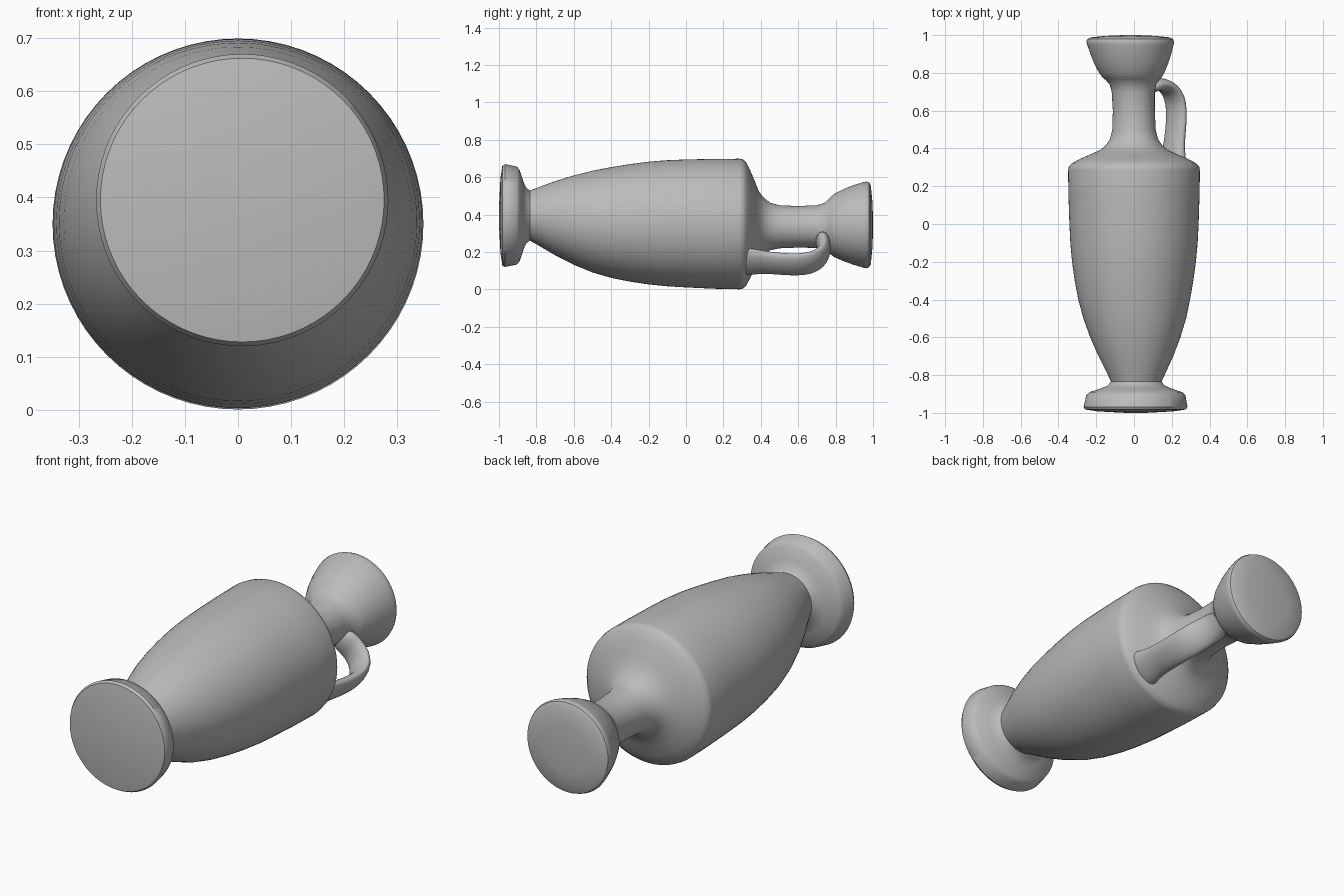
import bpy, bmesh, math
from mathutils import Vector

clay = bpy.data.materials.new("grey_clay")
clay.diffuse_color = (0.5, 0.5, 0.5, 1)


def skin(name, rings):
    """Skin closed rings of points into a capped tube."""
    bm = bmesh.new()
    loops = [[bm.verts.new(p) for p in ring] for ring in rings]
    n = len(loops[0])
    for a, b in zip(loops, loops[1:]):
        for i in range(n):
            j = (i + 1) % n
            bm.faces.new((a[i], a[j], b[j], b[i]))
    bm.faces.new(loops[0])
    bm.faces.new(loops[-1])
    bmesh.ops.recalc_face_normals(bm, faces=bm.faces)
    mesh = bpy.data.meshes.new(name)
    bm.to_mesh(mesh)
    bm.free()
    mesh.materials.append(clay)
    ob = bpy.data.objects.new(name, mesh)
    bpy.context.collection.objects.link(ob)
    bpy.ops.object.select_all(action='DESELECT')
    ob.select_set(True)
    bpy.context.view_layer.objects.active = ob
    bpy.ops.object.shade_smooth_by_angle(angle=math.radians(40))
    return ob


def lathe(name, profile, n=72):
    """Turned part along y; each row is y, radius, centre x, centre z."""
    rings = []
    for y, r, cx, cz in profile:
        rings.append([(cx + r * math.cos(2 * math.pi * i / n), y,
                       cz + r * math.sin(2 * math.pi * i / n)) for i in range(n)])
    return skin(name, rings)


# Foot disc with a slightly domed underside
lathe("foot", [
    (-1.0, 0.05, 0.008, 0.395), (-0.992, 0.2, 0.008, 0.395),
    (-0.982, 0.267, 0.008, 0.395), (-0.968, 0.275, 0.008, 0.395),
    (-0.905, 0.262, 0.01, 0.395), (-0.89, 0.245, 0.01, 0.395),
    (-0.87, 0.185, 0.011, 0.395), (-0.855, 0.15, 0.012, 0.395),
    (-0.835, 0.134, 0.012, 0.395)])

# Swelling body, sloping shoulder and neck
lathe("body", [
    (-0.86, 0.15, 0.012, 0.395), (-0.835, 0.134, 0.012, 0.395),
    (-0.8, 0.15, 0.012, 0.392), (-0.7, 0.198, 0.01, 0.381),
    (-0.6, 0.239, 0.007, 0.371), (-0.5, 0.272, 0.004, 0.363),
    (-0.4, 0.296, 0.001, 0.358), (-0.3, 0.314, 0, 0.356),
    (-0.2, 0.328, 0, 0.355), (-0.1, 0.337, 0, 0.354),
    (0.0, 0.342, 0, 0.353), (0.15, 0.347, 0, 0.351),
    (0.285, 0.349, 0, 0.35), (0.305, 0.345, 0, 0.35),
    (0.322, 0.328, 0, 0.35), (0.345, 0.285, 0, 0.348),
    (0.37, 0.228, 0, 0.345), (0.39, 0.182, 0, 0.342),
    (0.415, 0.151, 0, 0.34), (0.45, 0.127, 0, 0.337),
    (0.5, 0.115, 0, 0.335), (0.6, 0.111, -0.001, 0.335),
    (0.7, 0.114, -0.004, 0.336), (0.74, 0.124, -0.006, 0.338),
    (0.762, 0.142, -0.008, 0.34)])

# Flared cup mouth, closed on top
lathe("mouth", [
    (0.74, 0.122, -0.006, 0.338), (0.757, 0.136, -0.008, 0.34),
    (0.775, 0.155, -0.01, 0.341), (0.795, 0.17, -0.012, 0.342),
    (0.85, 0.196, -0.015, 0.344), (0.9, 0.214, -0.017, 0.345),
    (0.95, 0.229, -0.019, 0.345), (0.966, 0.232, -0.02, 0.345),
    (0.979, 0.227, -0.02, 0.345), (0.988, 0.21, -0.02, 0.345),
    (0.996, 0.13, -0.02, 0.345), (1.0, 0.04, -0.02, 0.345)])

# Strap handle: rows are y, distance from the neck axis, half width, half thickness
path = [(0.72, 0.09, 0.07, 0.04), (0.738, 0.14, 0.07, 0.036),
        (0.742, 0.195, 0.072, 0.034), (0.72, 0.25, 0.075, 0.033),
        (0.67, 0.29, 0.076, 0.032), (0.6, 0.305, 0.075, 0.032),
        (0.5, 0.297, 0.074, 0.033), (0.42, 0.284, 0.076, 0.035),
        (0.36, 0.28, 0.086, 0.041), (0.32, 0.276, 0.095, 0.046),
        (0.28, 0.27, 0.095, 0.046)]
out = Vector((0.745, 0, -0.667))
side = Vector((0.667, 0, 0.745))
axis = Vector((0, 1, 0))
base = Vector((0, 0, 0.335))
rings = []
for k, (y, d, w, t) in enumerate(path):
    a, b = path[max(k - 1, 0)], path[min(k + 1, len(path) - 1)]
    tangent = (axis * (b[0] - a[0]) + out * (b[1] - a[1])).normalized()
    normal = tangent.cross(side)
    centre = base + axis * y + out * d
    rings.append([centre + side * w * math.cos(i * math.pi / 10)
                  + normal * t * math.sin(i * math.pi / 10) for i in range(20)])
handle = skin("handle", rings)
smooth = handle.modifiers.new("soften", 'SUBSURF')
smooth.levels = smooth.render_levels = 1
